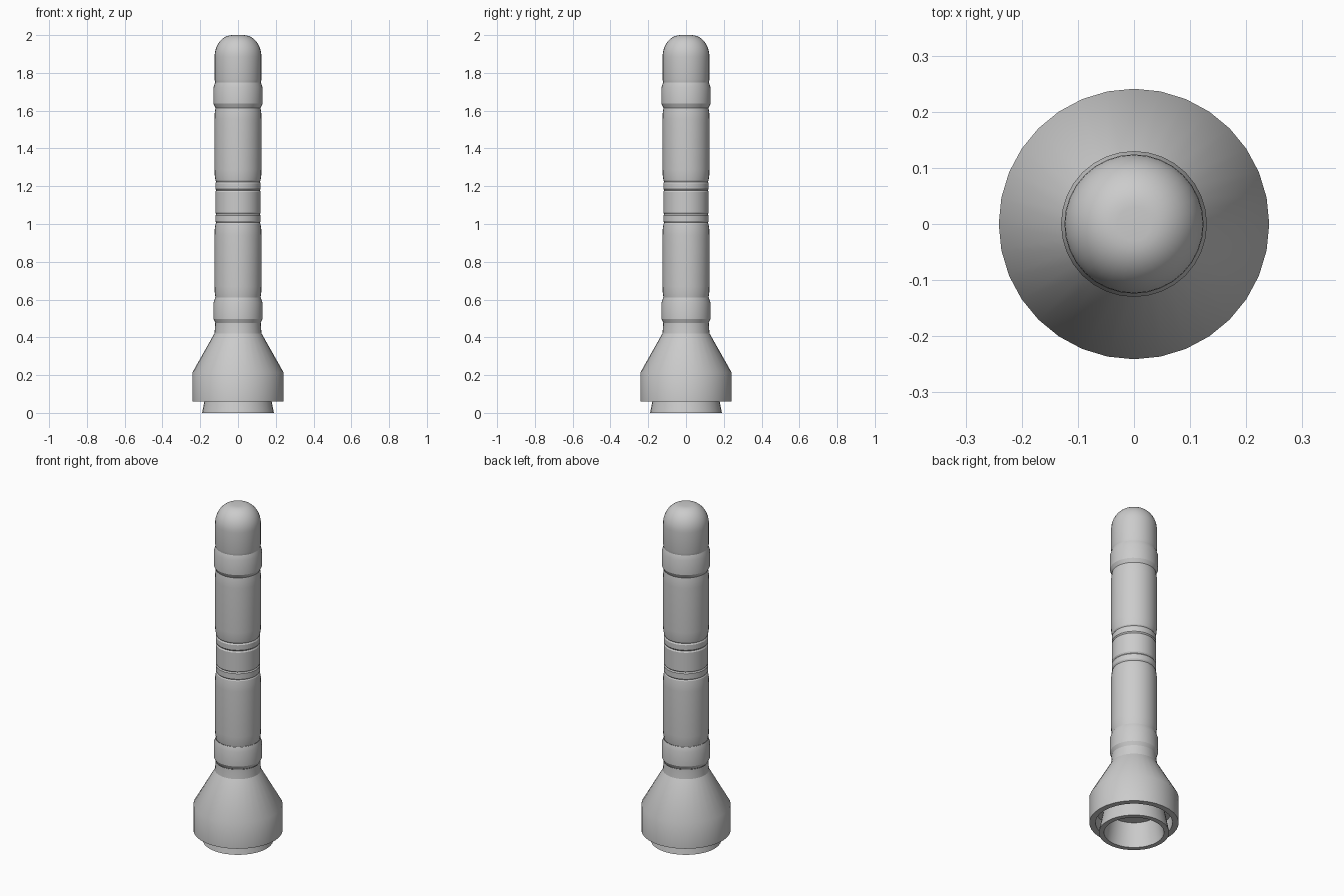
import bpy, bmesh
from math import sin, cos, pi, radians

if "Cube" in bpy.data.objects:
    bpy.data.objects.remove(bpy.data.objects["Cube"])

SIDES = 32


def lathe(name, profile, angle=30):
    """Revolve (radius, z) points about z; outside lies to the right of the path."""
    bm = bmesh.new()
    rings = []
    for r, z in profile:
        rings.append([bm.verts.new((r * cos(2 * pi * i / SIDES), r * sin(2 * pi * i / SIDES), z))
                      for i in range(SIDES)])
    for low, high in zip(rings, rings[1:]):
        for i in range(SIDES):
            k = (i + 1) % SIDES
            bm.faces.new((low[i], low[k], high[k], high[i]))
    bmesh.ops.remove_doubles(bm, verts=bm.verts, dist=1e-5)
    mesh = bpy.data.meshes.new(name)
    bm.to_mesh(mesh)
    bm.free()
    ob = bpy.data.objects.new(name, mesh)
    bpy.context.collection.objects.link(ob)
    bpy.ops.object.select_all(action='DESELECT')
    bpy.context.view_layer.objects.active = ob
    ob.select_set(True)
    bpy.ops.object.shade_smooth_by_angle(angle=radians(angle))
    return ob


# Flared nozzle, hollow from below
lathe("nozzle", [(.138, .14), (.162, 0), (.19, 0), (.163, .14)])

# Wide skirt with recessed underside and conical shoulder
lathe("skirt", [(0, .14), (.208, .14), (.208, .06), (.241, .06), (.241, .215), (.125, .42)])

# Neck between shoulder and lower band
lathe("neck", [(.125, .42), (.122, .45), (.121, .475)])

# Raised bands with chamfered edges
for name, z in (("lower_band", .475), ("upper_band", 1.615)):
    lathe(name, [(.119, z), (.13, z + .022), (.13, z + .108), (.121, z + .135)], angle=20)

# Two long barrel sections with softened ends
for name, z0, z1 in (("lower_barrel", .61, 1.0), ("upper_barrel", 1.23, 1.615)):
    lathe(name, [(.119, z0), (.123, z0 + .025), (.1245, z0 + .06),
                 (.1245, z1 - .06), (.123, z1 - .025), (.119, z1)])

# Centre joint: ribbed rings around a plain sleeve
ribs = [(.119, 0), (.115, .007), (.12, .015), (.12, .045), (.115, .052), (.12, .06), (.12, .07)]
lathe("lower_ribs", [(r, 1.0 + z) for r, z in ribs], angle=20)
lathe("centre_sleeve", [(.12, 1.07), (.12, 1.16)])
lathe("upper_ribs", [(r, 1.23 - z) for r, z in reversed(ribs)], angle=20)

# Rounded nose cap
dome = [(.03 + .094 * cos(i * pi / 20), 1.885 + .115 * sin(i * pi / 20)) for i in range(11)]
lathe("nose_cap", [(.121, 1.75), (.124, 1.765)] + dome + [(0, 2.0)], angle=40)
